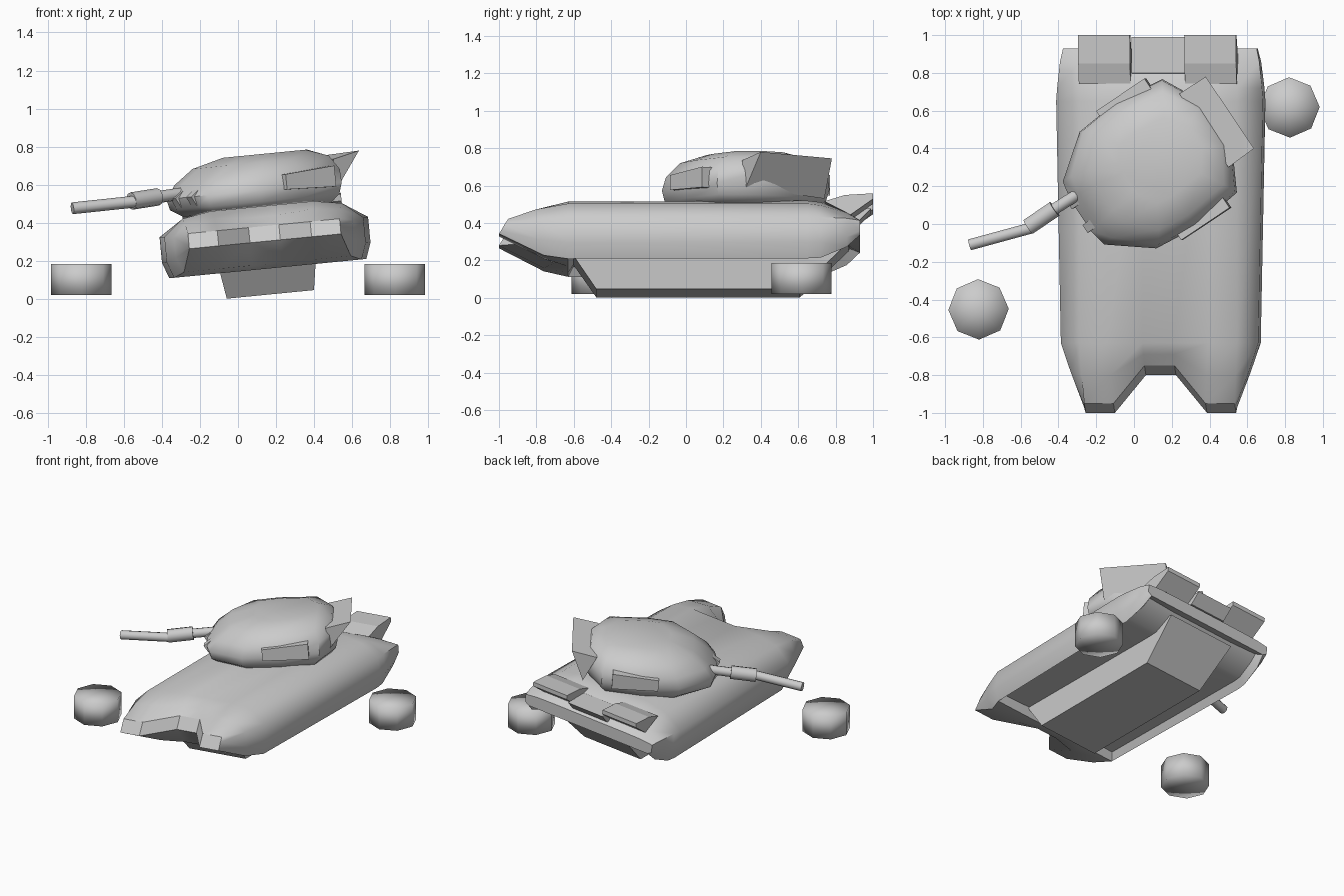
import bpy, bmesh, math
from mathutils import Matrix, Vector

cube = bpy.data.objects.get("Cube")
if cube:
    bpy.data.objects.remove(cube, do_unlink=True)

grey = bpy.data.materials.new("plain grey")
grey.use_nodes = True
GREY = (0.6, 0.6, 0.6, 1)
grey.diffuse_color = GREY
grey.node_tree.nodes["Principled BSDF"].inputs["Base Color"].default_value = GREY

# The wreck leans to one side; the turret is also turned on the hull.
TILT = Matrix.Translation((0.17, 0, 0.025)) @ Matrix.Rotation(math.radians(-5.6), 4, 'Y')
TURRET = TILT @ Matrix.Translation((-0.035, 0.29, 0.47)) @ Matrix.Rotation(math.radians(213.5), 4, 'Z')


def finish(name, bm, matrix=None, smooth=None):
    bmesh.ops.recalc_face_normals(bm, faces=bm.faces)
    me = bpy.data.meshes.new(name)
    bm.to_mesh(me)
    bm.free()
    if matrix:
        me.transform(matrix)
    me.materials.append(grey)
    ob = bpy.data.objects.new(name, me)
    bpy.context.collection.objects.link(ob)
    if smooth:
        bpy.ops.object.select_all(action='DESELECT')
        ob.select_set(True)
        bpy.context.view_layer.objects.active = ob
        bpy.ops.object.shade_smooth_by_angle(angle=math.radians(smooth), keep_sharp_edges=True)


def loft(rings, caps=True):
    bm = bmesh.new()
    loops = [[bm.verts.new(p) for p in r] for r in rings]
    n = len(loops[0])
    for a, b in zip(loops, loops[1:]):
        for i in range(n):
            j = (i + 1) % n
            bm.faces.new((a[i], a[j], b[j], b[i]))
    if caps:
        bm.faces.new(loops[0])
        bm.faces.new(loops[-1])
    return bm, loops


def rect(x, y0, y1, z0, z1):
    return [(-x, y0, z0), (x, y0, z0), (x, y1, z1), (-x, y1, z1)]


def mirrored(half):
    return half + [(-x, y, z) for x, y, z in reversed(half)]


# Hull: eight points per half section, ending in two horns with a notch between
def section(y, wide, top, shoulder, side, low, bottom):
    return mirrored([(0.08, y, top), (0.27, y, top), (0.42, y, shoulder), (wide, y, side),
                     (wide, y, low), (wide - 0.03, y, bottom), (0.25, y, bottom), (0.08, y, bottom)])


horn_tip = mirrored([(0.08, -0.75, 0.36), (0.245, -0.95, 0.36), (0.4, -0.95, 0.36), (0.4, -0.97, 0.33),
                     (0.4, -0.99, 0.295), (0.4, -1, 0.28), (0.245, -1, 0.28), (0.08, -0.8, 0.28)])
horn_root = mirrored([(0.08, -0.69, 0.41), (0.255, -0.8, 0.425), (0.41, -0.8, 0.41), (0.475, -0.78, 0.345),
                      (0.475, -0.78, 0.24), (0.44, -0.76, 0.16), (0.25, -0.76, 0.16), (0.08, -0.72, 0.16)])
bm, loops = loft([horn_tip, horn_root,
                  section(-0.63, 0.525, 0.465, 0.44, 0.355, 0.22, 0.136),
                  section(0.65, 0.55, 0.47, 0.44, 0.355, 0.22, 0.136),
                  section(0.72, 0.545, 0.462, 0.43, 0.355, 0.22, 0.14),
                  section(0.86, 0.53, 0.41, 0.39, 0.35, 0.25, 0.2),
                  section(0.93, 0.515, 0.352, 0.35, 0.34, 0.285, 0.265)], caps=False)
crisp = [bm.faces.new(loops[-1])]
t = loops[0]
for pick in ((0, 1, 6, 7), (1, 2, 3, 4, 5, 6), (15, 14, 9, 8), (14, 13, 12, 11, 10, 9), (0, 7, 8, 15)):
    crisp.append(bm.faces.new([t[i] for i in pick]))
bmesh.ops.recalc_face_normals(bm, faces=bm.faces)
belly = [f for f in bm.faces if f.normal.z < -0.6 and f.calc_center_median().y > -0.1]
belly_faces = set(belly)
rim = [e for f in belly for e in f.edges if not all(g in belly_faces for g in e.link_faces)]
for e in rim + [e for f in crisp for e in f.edges]:
    e.smooth = False
bmesh.ops.inset_region(bm, faces=belly, thickness=0.035, depth=-0.05)
finish("hull", bm, TILT, 60)

# Keel under the hull
bm, _ = loft([rect(0.23, -0.48, 0.61, 0, 0), rect(0.26, -0.61, 0.87, 0.188, 0.25)])
finish("keel", bm, TILT)

# Rear flaps and the slab between them
for name, x0, x1 in (("rear_flap_left", 0.145, 0.42), ("rear_flap_right", -0.42, -0.145)):
    bm, _ = loft([[(x, 0.74, 0.452), (x, 0.85, 0.486), (x, 1, 0.495), (x, 1, 0.465), (x, 0.88, 0.38)]
                  for x in (x0, x1)])
    finish(name, bm, TILT)
bm, _ = loft([rect(0.14, 0.78, 0.92, 0.37, 0.37), rect(0.14, 0.8, 0.99, 0.44, 0.44)])
finish("rear_slab", bm, TILT)

# Turret: rings of one outline, squeezed towards the top; local +x is its front
OUTLINE = ((0.44, 0.1), (0.42, 0.2), (0.2, 0.37), (-0.05, 0.395), (-0.32, 0.36), (-0.435, 0.14))


def turret_ring(z, front, side, rear):
    half = [(x * (front if x > 0 else rear), y * side, z) for x, y in OUTLINE]
    return half + [(x, -y, z) for x, y, z in reversed(half)]


bm, _ = loft([turret_ring(-0.02, 0.82, 0.85, 0.87), turret_ring(0.02, 0.97, 0.96, 0.96),
              turret_ring(0.08, 1, 1, 1), turret_ring(0.15, 0.86, 0.98, 1),
              turret_ring(0.225, 0.62, 0.82, 0.93), turret_ring(0.268, 0.25, 0.5, 0.72)])
finish("turret", bm, TURRET, 50)

# Side boxes on the turret
for name, s in (("turret_box_left", 1), ("turret_box_right", -1)):
    bm, _ = loft([[(-0.25, s * y, 0.06), (0.06, s * y, 0.07), (0.06, s * y, 0.15), (-0.25, s * y, 0.17)]
                  for y in (0.3, 0.41)])
    finish(name, bm, TURRET)

# Flared wedge behind the turret: inner top, outer top and lower edge at each end
bm, _ = loft([[(0.5, 0.3, 0.735), (0.635, 0.4, 0.78), (0.525, 0.32, 0.59)],
              [(0.24, 0.69, 0.7), (0.38, 0.78, 0.745), (0.32, 0.74, 0.53)]])
finish("turret_rear_wedge", bm)

# Mantlet cheeks beside the gun
for name, s in (("mantlet_cheek_left", 1), ("mantlet_cheek_right", -1)):
    bm, _ = loft([[(0.28, s * y, 0.05), (0.43, s * y, 0.03), (0.46, s * y, 0.08), (0.3, s * y, 0.19)]
                  for y in (0.05, 0.1)])
    finish(name, bm, TURRET)


# Bent gun barrel in three lengths
def tube(name, a, b, r):
    a, b = Vector(a), Vector(b)
    bm = bmesh.new()
    bmesh.ops.create_cone(bm, cap_ends=True, segments=10, radius1=r, radius2=r, depth=(b - a).length)
    turn = (b - a).to_track_quat('Z', 'Y').to_matrix().to_4x4()
    finish(name, bm, Matrix.Translation((a + b) / 2) @ turn, 40)


tube("gun_root", (-0.15, 0.25, 0.575), (-0.46, 0.055, 0.53), 0.032)
tube("gun_sleeve", (-0.42, 0.08, 0.537), (-0.56, -0.015, 0.515), 0.046)
tube("gun_muzzle", (-0.54, -0.02, 0.512), (-0.87, -0.11, 0.477), 0.031)

# Loose round pods lying beside the hull
for name, x, y in (("pod_left", 0.823, 0.617), ("pod_right", -0.823, -0.452)):
    bm = bmesh.new()
    bmesh.ops.create_cone(bm, cap_ends=True, cap_tris=True, segments=8, radius1=0.16, radius2=0.16, depth=0.165)
    finish(name, bm, Matrix.Translation((x, y, 0.103)) @ Matrix.Rotation(math.radians(1), 4, 'Z'), 180)
